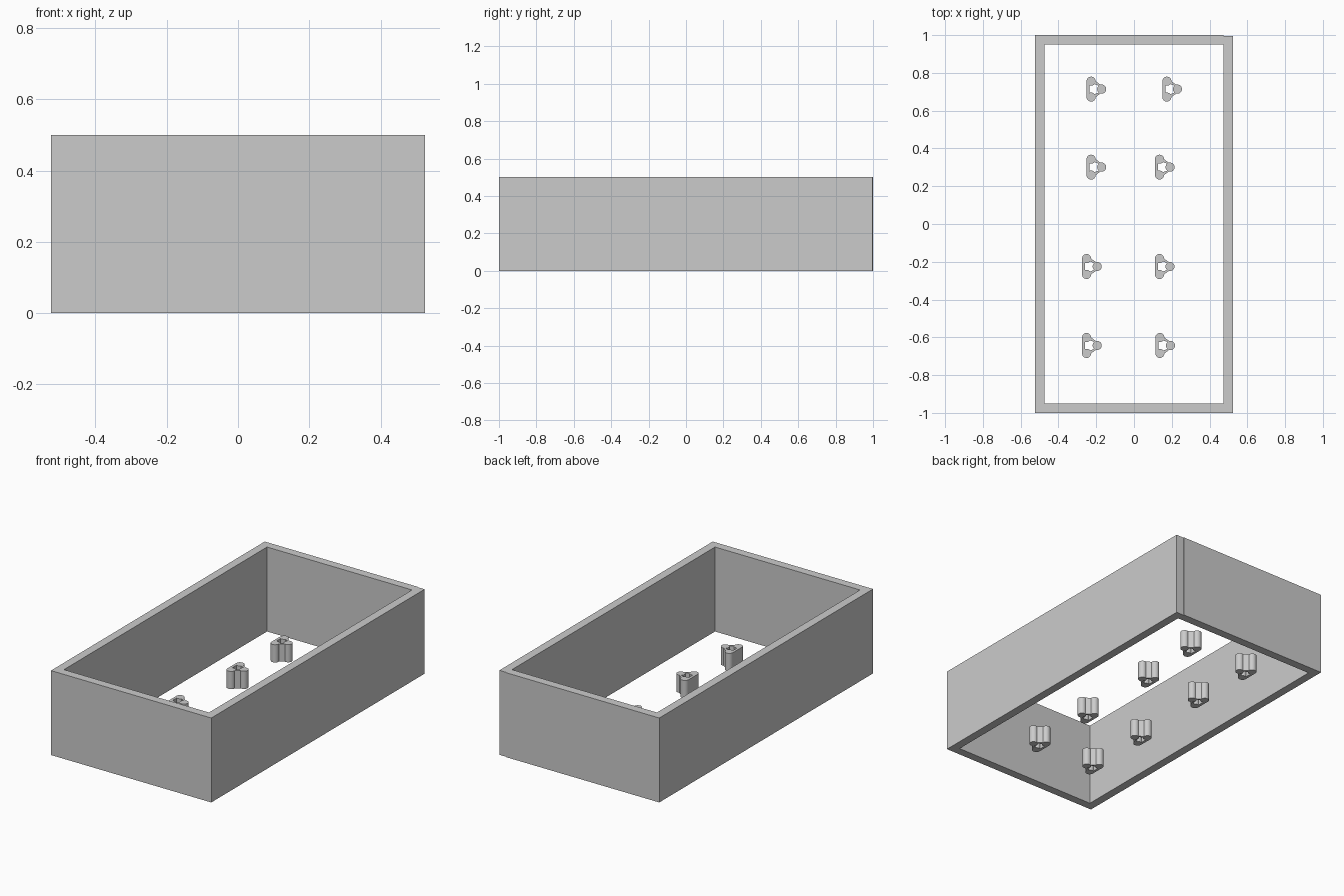
import bpy
from math import radians, cos, sin

if "Cube" in bpy.data.objects:
    bpy.data.objects.remove(bpy.data.objects["Cube"])


def box(name, x0, x1, y0, y1, z0, z1):
    bpy.ops.mesh.primitive_cube_add(size=1, location=((x0 + x1) / 2, (y0 + y1) / 2, (z0 + z1) / 2))
    ob = bpy.context.object
    ob.name = name
    ob.scale = (x1 - x0, y1 - y0, z1 - z0)
    bpy.ops.object.transform_apply(location=False, rotation=False, scale=True)
    return ob


def arc(c, a0, a1, n, r=0.024):
    angles = [radians(a0 + (a1 - a0) * i / n) for i in range(n + 1)]
    return [(c[0] + r * cos(a), c[1] + r * sin(a)) for a in angles]


# Open frame of four walls
W, L, H, T = 0.525, 1.0, 0.5, 0.05
box("left_wall", -W, -W + T, -L + T, L - T, 0, H)
box("right_wall", W - T, W, -L + T, L - 0.004, 0, H)
box("front_wall", -W, W, -L, -L + T, 0, H)
box("back_wall", -W, W - T, L - T, L, 0, H)

# Three-lobed hollow post: outer outline and the hole between the lobes
tip, upper, lower = (0.040, 0), (-0.016, 0.042), (-0.016, -0.042)
outer = arc(tip, -105, 105, 14) + arc(upper, 0, 180, 12) + arc(lower, 180, 360, 12)
inner = (arc(tip, 230, 130, 6) + arc(upper, -40, -110, 5)
         + arc(lower, 110, 40, 5))

POST_H = 0.105
curve = bpy.data.curves.new("post_profile", 'CURVE')
curve.dimensions = '2D'
curve.fill_mode = 'BOTH'
curve.extrude = POST_H / 2
for outline in (outer, inner):
    sp = curve.splines.new('POLY')
    sp.points.add(len(outline) - 1)
    for p, (x, y) in zip(sp.points, outline):
        p.co = (x, y, 0, 1)
    sp.use_cyclic_u = True

post = bpy.data.objects.new("post_1", curve)
bpy.context.collection.objects.link(post)
bpy.ops.object.select_all(action='DESELECT')
post.select_set(True)
bpy.context.view_layer.objects.active = post
bpy.ops.object.convert(target='MESH')
post = bpy.context.object
bpy.ops.object.mode_set(mode='EDIT')
bpy.ops.mesh.select_all(action='SELECT')
bpy.ops.mesh.remove_doubles(threshold=0.0002)
bpy.ops.mesh.normals_make_consistent(inside=False)
bpy.ops.object.mode_set(mode='OBJECT')
bpy.ops.object.shade_smooth_by_angle(angle=radians(30))

# Two loose columns of four posts
spots = [(-0.211, 0.714), (0.19, 0.714), (-0.211, 0.301), (0.151, 0.301),
         (-0.235, -0.225), (0.151, -0.225), (-0.235, -0.643), (0.153, -0.643)]
for i, (x, y) in enumerate(spots):
    ob = post
    if i:
        ob = post.copy()
        ob.name = f"post_{i + 1}"
        bpy.context.collection.objects.link(ob)
    ob.location = (x, y, POST_H / 2)
